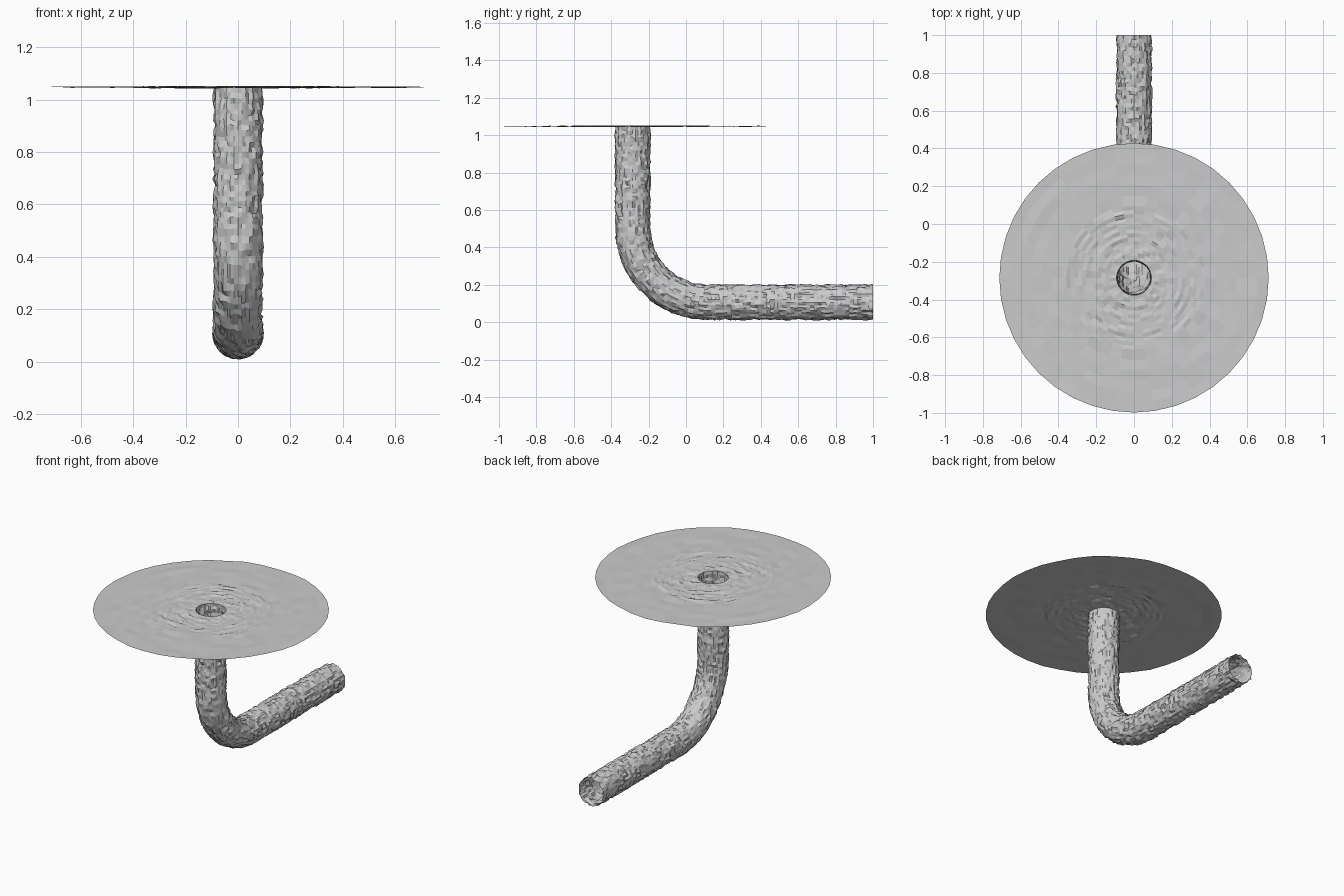
import bpy, bmesh, random
from math import pi, sin, cos
from mathutils import Vector

if "Cube" in bpy.data.objects:
    bpy.data.objects.remove(bpy.data.objects["Cube"])

random.seed(4)
CY, TOP, R = -0.285, 1.048, 0.092      # shaft axis y, ground height, tunnel radius
LOW, BEND, END = 0.107, 0.40, 1.0      # tunnel axis height, bend radius, tunnel end
SEGS = 40


def skin(name, rings):
    """Join successive closed rings of points with flat quads, ends left open."""
    bm = bmesh.new()
    loops = [[bm.verts.new(p) for p in ring] for ring in rings]
    for a, b in zip(loops, loops[1:]):
        n = len(a)
        for i in range(n):
            j = (i + 1) % n
            bm.faces.new((a[i], a[j], b[j], b[i]))
    bm.normal_update()
    mesh = bpy.data.meshes.new(name)
    bm.to_mesh(mesh)
    bm.free()
    obj = bpy.data.objects.new(name, mesh)
    bpy.context.collection.objects.link(obj)
    return obj


# Tunnel centre line: shaft down, quarter bend, level run; stored as (y, z, angle)
path = []
shaft_end = LOW + BEND
n = 26
for i in range(n):
    path.append((CY, TOP - (TOP - shaft_end) * i / n, 0))
n = 28
for i in range(n):
    a = pi / 2 * i / n
    path.append((CY + BEND - BEND * cos(a), shaft_end - BEND * sin(a), a))
n = 42
for i in range(n + 1):
    y0 = CY + BEND
    path.append((y0 + (END - y0) * i / n, LOW, pi / 2))

# Rough rock tunnel
tunnel_rings = []
for k, (y, z, a) in enumerate(path):
    side = Vector((0, cos(a), sin(a)))
    along = Vector((0, sin(a), -cos(a)))
    ring = []
    for i in range(SEGS):
        t = 2 * pi * i / SEGS
        r = R + (random.uniform(-0.007, 0.007) if k else 0)
        shift = random.uniform(-0.005, 0.005) if 0 < k < len(path) - 1 else 0
        ring.append(Vector((0, y, z)) + Vector((1, 0, 0)) * r * cos(t)
                    + side * r * sin(t) + along * shift)
    tunnel_rings.append(ring)
skin("tunnel", tunnel_rings)

# Ground disc: fine rough rings near the hole, coarse flatter rings outside
radii = [R + (0.38 - R) * i / 14 for i in range(15)]
radii += [0.38 + (0.713 - 0.38) * i / 6 for i in range(1, 7)]
ground_rings = []
for k, r in enumerate(radii):
    rough = 0 if k == 0 else 0.005 if r < 0.381 else 0.003
    ground_rings.append([Vector((r * cos(2 * pi * i / SEGS), CY + r * sin(2 * pi * i / SEGS),
                                 TOP + random.uniform(-rough, rough)))
                         for i in range(SEGS)])
skin("ground", ground_rings[::-1])

# Upward normals for the ground
mesh = bpy.data.objects["ground"].data
if mesh.polygons[0].normal.z < 0:
    mesh.flip_normals()
